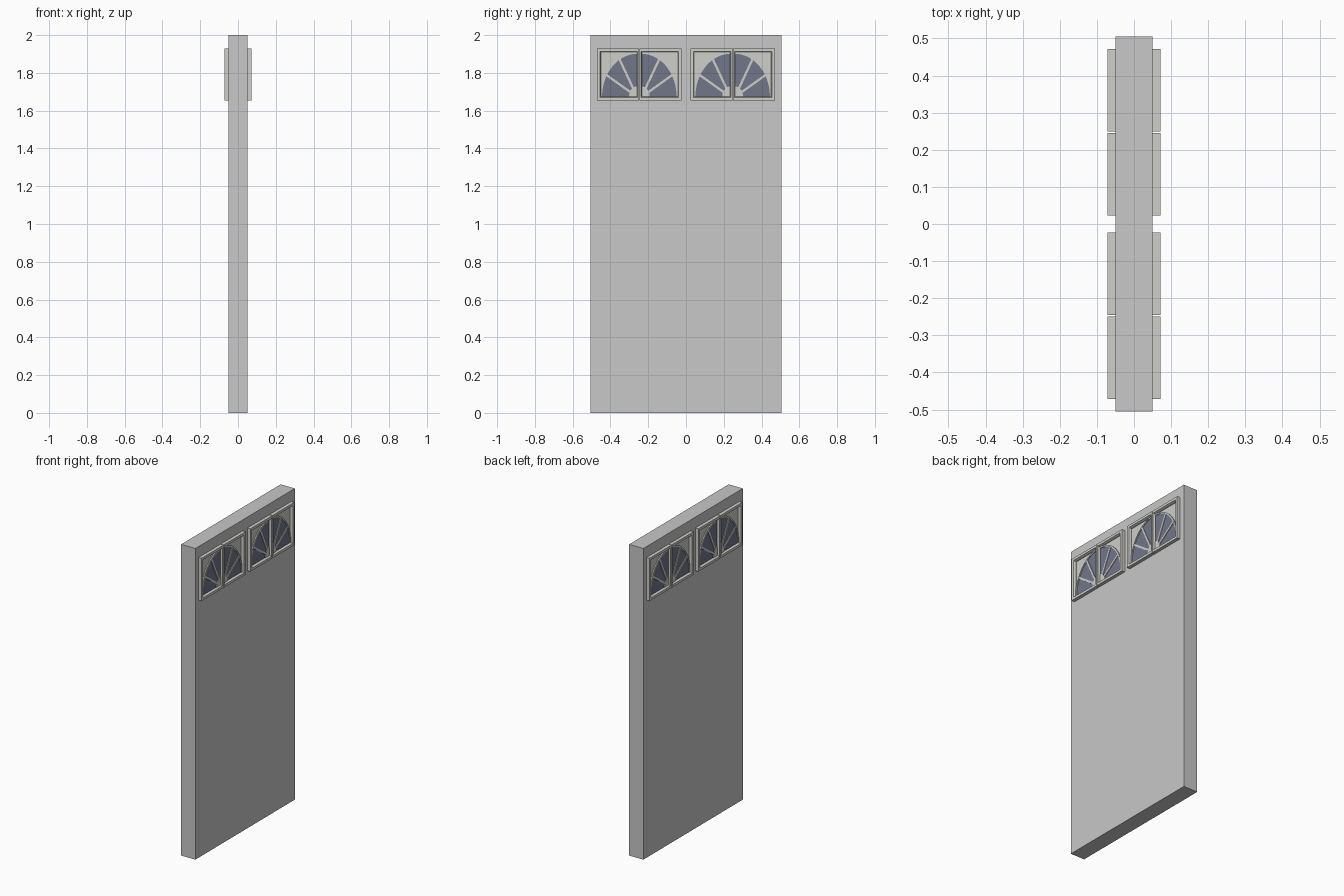
import bpy, bmesh, math

if "Cube" in bpy.data.objects:
    bpy.data.objects.remove(bpy.data.objects["Cube"])


def material(name, col):
    m = bpy.data.materials.new(name)
    m.diffuse_color = (*col, 1)
    m.use_nodes = True
    m.node_tree.nodes["Principled BSDF"].inputs["Base Color"].default_value = m.diffuse_color
    return m


GREY = material("door_grey", (0.58, 0.58, 0.58))
TRIM = material("trim_light_grey", (0.62, 0.62, 0.59))
GLASS = material("blue_grey_glass", (0.17, 0.18, 0.25))


def finish(name, bm, mat):
    bmesh.ops.recalc_face_normals(bm, faces=bm.faces)
    me = bpy.data.meshes.new(name)
    bm.to_mesh(me)
    bm.free()
    me.materials.append(mat)
    ob = bpy.data.objects.new(name, me)
    bpy.context.collection.objects.link(ob)
    return ob


def prism(bm, pts, x0, x1):
    """Extrude a (y, z) outline from x0 to x1."""
    a = [bm.verts.new((x0, y, z)) for y, z in pts]
    b = [bm.verts.new((x1, y, z)) for y, z in pts]
    bm.faces.new(a)
    bm.faces.new(b[::-1])
    n = len(pts)
    for i in range(n):
        j = (i + 1) % n
        bm.faces.new((a[i], a[j], b[j], b[i]))


def rect(y0, y1, z0, z1):
    return [(y0, z0), (y1, z0), (y1, z1), (y0, z1)]


# Door slab
bm = bmesh.new()
prism(bm, rect(-0.505, 0.505, 0, 2), -0.05, 0.05)
finish("door_slab", bm, GREY)

Z0, Z1 = 1.655, 1.93
FZ = 1.675                   # fan hub height
RY, RZ = 0.196, 0.235        # fan radii
N = 24


def window(side, centre, d):
    """One quarter-fan window; d is the direction away from the pair's centre."""
    face = side * 0.05
    front = side * 0.0715
    tag = f"{'right' if side > 0 else 'left'}_{centre:+.2f}_{'outer' if d * centre > 0 else 'inner'}"
    Y = lambda u: centre + d * u

    # Raised frame with a sunken middle
    bm = bmesh.new()
    loops = []
    for x, u0, u1, m in ((face, 0.002, 0.224, 0), (front, 0.002, 0.224, 0),
                         (front, 0.010, 0.208, 0.016), (face + side * 0.012, 0.013, 0.204, 0.020),
                         (face, 0.013, 0.204, 0.020)):
        loops.append([bm.verts.new((x, y, z)) for y, z in rect(Y(u0), Y(u1), Z0 + m, Z1 - m)])
    for k in range(5):
        a, b = loops[k], loops[(k + 1) % 5]
        for i in range(4):
            j = (i + 1) % 4
            bm.faces.new((a[i], a[j], b[j], b[i]))
    finish("window_frame_" + tag, bm, TRIM)

    # Backing panel
    bm = bmesh.new()
    prism(bm, rect(Y(0.012), Y(0.206), Z0 + 0.018, Z1 - 0.018), face, face + side * 0.003)
    finish("window_panel_" + tag, bm, TRIM)

    def arc(s, t=0.0):
        return [(Y(0.010 + (RY * s - t) * math.cos(math.pi / 2 * i / N)),
                 FZ + (RZ * s - t) * math.sin(math.pi / 2 * i / N)) for i in range(N + 1)]

    # Quarter-fan glass plate
    bm = bmesh.new()
    prism(bm, arc(0.985) + [(Y(0.010), FZ)], face, face + side * 0.006)
    finish("fan_glass_" + tag, bm, GLASS)

    # Arched rim, hub and two spokes
    bm = bmesh.new()
    prism(bm, arc(1) + arc(1, 0.009)[::-1], face, face + side * 0.010)
    prism(bm, arc(0.23) + [(Y(0.010), FZ)], face, face + side * 0.010)
    for ang in (30, 60):
        c, s = math.cos(math.radians(ang)), math.sin(math.radians(ang))
        w = 0.006
        p, q = (0.03 * c, 0.03 * s), (RY * 0.98 * c, RZ * 0.98 * s)
        ln = math.hypot(q[0] - p[0], q[1] - p[1])
        ny, nz = -(q[1] - p[1]) / ln * w, (q[0] - p[0]) / ln * w
        prism(bm, [(Y(0.010 + y), FZ + z) for y, z in (
            (p[0] + ny, p[1] + nz), (q[0] + ny, q[1] + nz),
            (q[0] - ny, q[1] - nz), (p[0] - ny, p[1] - nz))], face, face + side * 0.010)
    finish("fan_bars_" + tag, bm, TRIM)


for side in (-1, 1):
    for centre in (-0.247, 0.247):
        for d in (-1, 1):
            window(side, centre, d)
